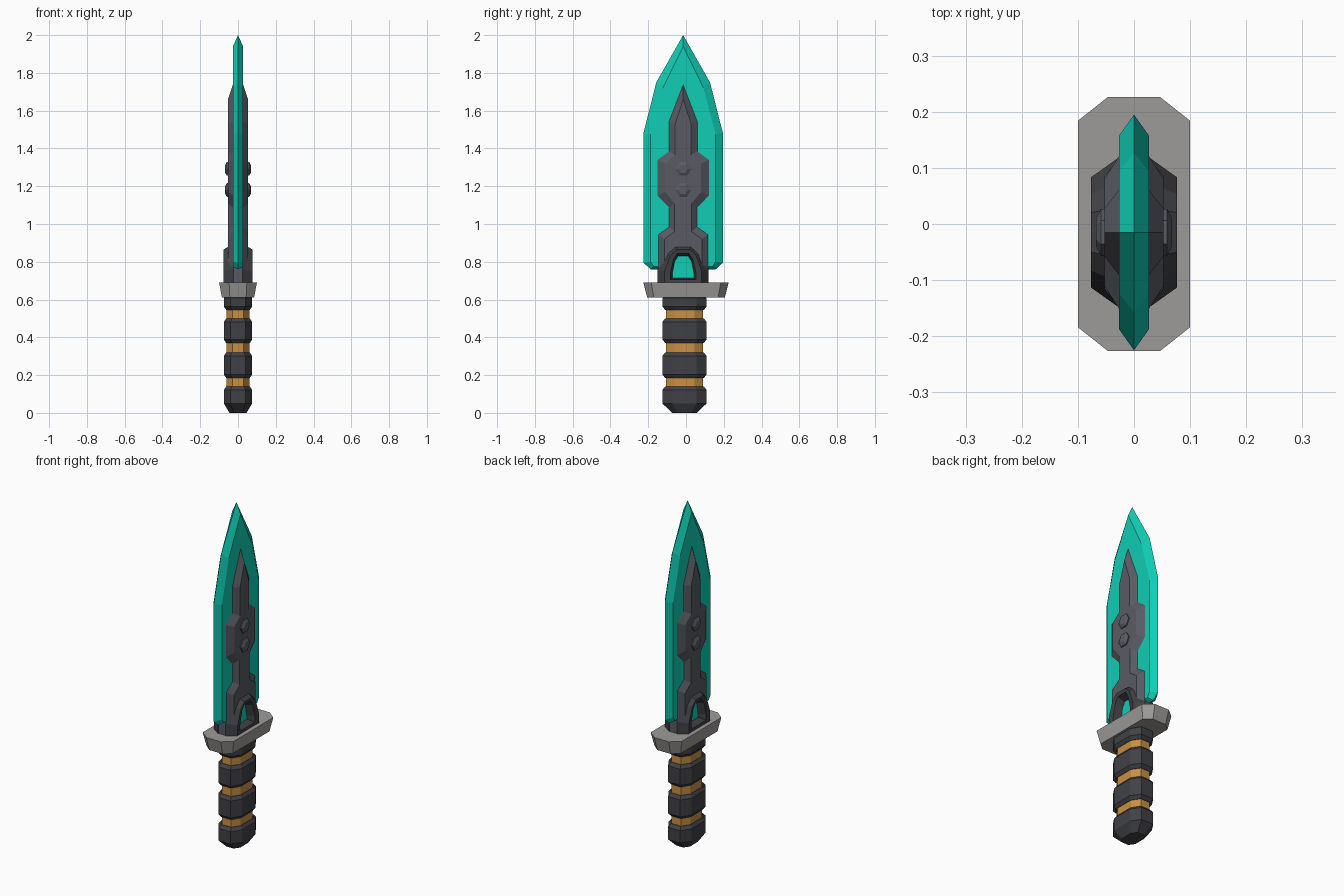
import bpy, bmesh, math

if "Cube" in bpy.data.objects:
    bpy.data.objects.remove(bpy.data.objects["Cube"])

CY = -0.015  # centre line of the blade


def material(name, rgb):
    m = bpy.data.materials.new(name)
    m.diffuse_color = (*rgb, 1)
    m.use_nodes = True
    m.node_tree.nodes["Principled BSDF"].inputs["Base Color"].default_value = m.diffuse_color
    return m


TEAL = material("teal blade", (0.005, 0.61, 0.46))
STEEL = material("dark steel", (0.10, 0.105, 0.125))
BLACK = material("black grip", (0.052, 0.053, 0.062))
GOLD = material("gold band", (0.58, 0.28, 0.055))
GREY = material("guard grey", (0.34, 0.33, 0.32))


def loft(name, rings, mat, closed=False):
    """Join equal rings of points; cap the ends, or close into a loop."""
    bm = bmesh.new()
    vs = [[bm.verts.new(p) for p in r] for r in rings]
    n = len(vs[0])
    pairs = list(zip(vs, vs[1:])) + ([(vs[-1], vs[0])] if closed else [])
    for a, b in pairs:
        for i in range(n):
            j = (i + 1) % n
            bm.faces.new((a[i], a[j], b[j], b[i]))
    if not closed:
        bm.faces.new(vs[0])
        bm.faces.new(vs[-1])
    bmesh.ops.recalc_face_normals(bm, faces=bm.faces)
    me = bpy.data.meshes.new(name)
    bm.to_mesh(me)
    bm.free()
    me.materials.append(mat)
    ob = bpy.data.objects.new(name, me)
    bpy.context.collection.objects.link(ob)
    return ob


def sym(x, half):
    """Full outline at depth x from a half outline of (half width, z)."""
    left = [(-w, z) for w, z in reversed(half) if w > 0]
    return [(x, CY + w, z) for w, z in half + left]


def octagon(z, hx, hy, cx, cy, y0=0.0):
    """Chamfered rectangle at height z."""
    pts = [(hx, hy - cy), (hx - cx, hy), (cx - hx, hy), (-hx, hy - cy)]
    pts += [(-a, -b) for a, b in pts]
    return [(a, b + y0, z) for a, b in pts]


# blade: sharp rim around a flat centre
rim = [(0, 2.0), (0.142, 1.75), (0.21, 1.482), (0.21, 0.795), (0.172, 0.76), (0.10, 0.76), (0.10, 0.66)]
flat = [(0, 1.94), (0.108, 1.72), (0.172, 1.475), (0.172, 0.80), (0.155, 0.775), (0.10, 0.775), (0.10, 0.66)]
loft("blade", [sym(-0.027, flat), sym(0, rim), sym(0.027, flat)], TEAL)

# spine: bevelled dark plate on both faces, notched for the arch window
base = [(0, 1.74), (0.077, 1.54), (0.077, 1.385), (0.137, 1.34), (0.137, 1.15),
        (0.075, 1.085), (0.075, 0.985), (0.132, 0.945), (0.132, 0.69), (0.085, 0.69), (0.075, 0.77), (0.035, 0.86)]
top = [(0, 1.66), (0.042, 1.53), (0.042, 1.365), (0.095, 1.32), (0.095, 1.17),
       (0.045, 1.11), (0.045, 0.96), (0.10, 0.92), (0.10, 0.69), (0.085, 0.69), (0.075, 0.77), (0.035, 0.86)]
loft("spine", [sym(-0.053, top), sym(-0.026, base), sym(0.026, base), sym(0.053, top)], STEEL)

# arch window frames and bolts on each face
outer = [(0.045, 0.895), (0.09, 0.855), (0.135, 0.76), (0.135, 0.68)]
crest = [(0.035, 0.865), (0.068, 0.835), (0.098, 0.75), (0.098, 0.68)]
lip = [(0.03, 0.845), (0.05, 0.815), (0.068, 0.74), (0.068, 0.705)]
hole = [(0.026, 0.83), (0.045, 0.80), (0.057, 0.735), (0.057, 0.715)]
for s, side in ((-1, "left"), (1, "right")):
    loft("arch_" + side, [sym(s * 0.025, outer), sym(s * 0.077, crest),
                          sym(s * 0.072, lip), sym(s * 0.025, hole)], BLACK, True)
    for k, z in enumerate((1.292, 1.18)):
        rings = [[(s * x, CY + r * math.cos(a * math.pi / 3), z + r * math.sin(a * math.pi / 3))
                  for a in range(6)]
                 for x, r in ((0.045, 0.042), (0.059, 0.042), (0.068, 0.024))]
        loft(f"bolt_{side}_{k}", rings, STEEL)

# cross guard
loft("guard", [octagon(0.61, 0.085, 0.205, 0.042, 0.035),
               octagon(0.69, 0.10, 0.226, 0.053, 0.042)], GREY)

# grip core and black grip rings
GY = -0.008
loft("grip_core", [octagon(z, 0.06, 0.099, 0.03, 0.045, GY) for z in (0.08, 0.62)], GOLD)
for k, (z0, z1) in enumerate(((0.545, 0.625), (0.37, 0.50), (0.185, 0.32), (0.0, 0.14))):
    low = k == 3
    b = 0.05 if low else 0.018
    end = octagon(z0, 0.045, 0.066, 0.022, 0.03, GY) if low else octagon(z0, 0.062, 0.102, 0.03, 0.047, GY)
    loft(f"grip_ring_{k}", [end,
                            octagon(z0 + b, 0.075, 0.117, 0.036, 0.053, GY),
                            octagon(z1 - 0.018, 0.075, 0.117, 0.036, 0.053, GY),
                            octagon(z1, 0.062, 0.102, 0.03, 0.047, GY)], BLACK)
